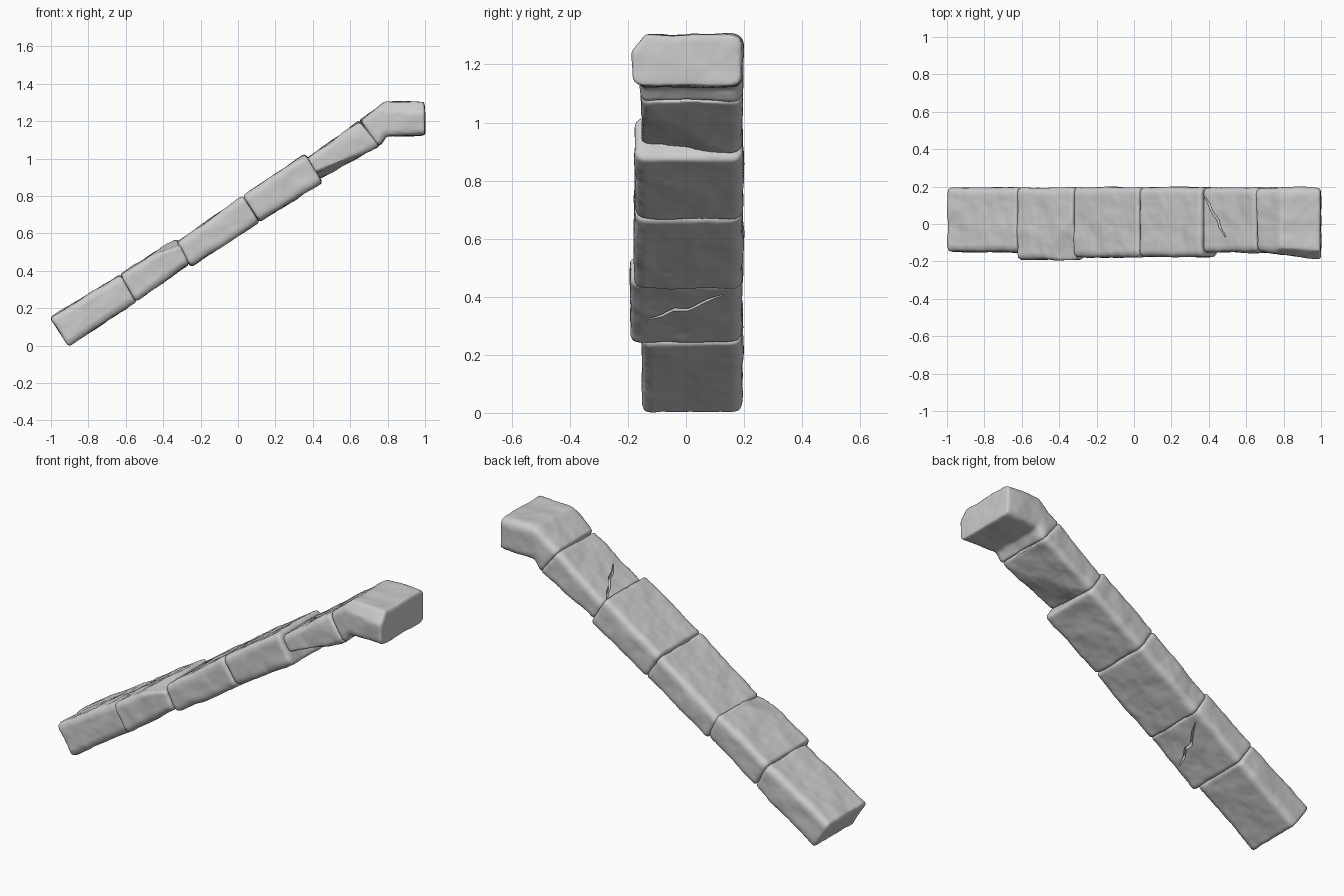
import bpy, bmesh
from mathutils import Vector

if "Cube" in bpy.data.objects:
    bpy.data.objects.remove(bpy.data.objects["Cube"])

# Shared noise that gives every stone a slightly uneven surface
rough = bpy.data.textures.new("stone_roughness", 'CLOUDS')
rough.noise_scale = 0.13
rough.noise_depth = 2


def make_object(name, bm):
    bmesh.ops.recalc_face_normals(bm, faces=bm.faces[:])
    mesh = bpy.data.meshes.new(name)
    bm.to_mesh(mesh)
    bm.free()
    ob = bpy.data.objects.new(name, mesh)
    bpy.context.collection.objects.link(ob)
    return ob


def stone(name, profile, y0, y1, right=1, flare=0.0, chips=(), crack=None):
    """Prism of an xz profile (from top left, clockwise), edges worn and chipped."""
    bm = bmesh.new()
    n = len(profile)
    xs = [p[0] for p in profile]
    span = max(xs) - min(xs)
    front = [bm.verts.new((x, y0 - flare * (x - min(xs)) / span, z)) for x, z in profile]
    back = [bm.verts.new((x, y1, z)) for x, z in profile]
    bm.faces.new(front)
    bm.faces.new(back[::-1])
    for i in range(n):
        j = (i + 1) % n
        bm.faces.new((front[i], back[i], back[j], front[j]))
    bmesh.ops.recalc_face_normals(bm, faces=bm.faces[:])
    centre = sum((v.co for v in bm.verts), Vector()) / len(bm.verts)

    # Wide wear on the lengthwise edges, narrow wear round the end faces
    long_edges = [bm.edges.get((row[i], row[i + 1])) for row in (front, back)
                  for i in range(n - 1) if i != right]
    bmesh.ops.bevel(bm, geom=long_edges, offset=0.03, offset_type='OFFSET',
                    segments=2, profile=0.5, affect='EDGES', clamp_overlap=True)
    bm.normal_update()
    sharp = [e for e in bm.edges if e.calc_face_angle(0) > 0.9]
    bmesh.ops.bevel(bm, geom=sharp, offset=0.012, offset_type='OFFSET',
                    segments=2, profile=0.5, affect='EDGES', clamp_overlap=True)

    # Broken corners: planes through three points
    for a, b, c in chips:
        a, b, c = Vector(a), Vector(b), Vector(c)
        normal = (b - a).cross(c - a).normalized()
        if normal.dot(centre - a) > 0:
            normal = -normal
        cut = bmesh.ops.bisect_plane(bm, geom=bm.verts[:] + bm.edges[:] + bm.faces[:],
                                     plane_co=a, plane_no=normal, clear_outer=True)
        rim = [g for g in cut['geom_cut'] if isinstance(g, bmesh.types.BMEdge)]
        bmesh.ops.holes_fill(bm, edges=rim, sides=0)

    ob = make_object(name, bm)
    remesh = ob.modifiers.new("even_mesh", 'REMESH')
    remesh.mode = 'VOXEL'
    remesh.voxel_size = 0.01
    remesh.use_smooth_shade = True
    uneven = ob.modifiers.new("uneven", 'DISPLACE')
    uneven.texture = rough
    uneven.texture_coords = 'GLOBAL'
    uneven.strength = 0.016
    uneven.mid_level = 0.5
    soften = ob.modifiers.new("soften", 'SMOOTH')
    soften.iterations = 1
    if crack:
        cutter = crack_cutter(name + "_crack_cutter", crack)
        groove = ob.modifiers.new("crack", 'BOOLEAN')
        groove.operation = 'DIFFERENCE'
        groove.object = cutter
    return ob


def crack_cutter(name, path):
    """Thin jagged sliver following a surface path, tapering to both ends."""
    bm = bmesh.new()
    rings = []
    for i, p in enumerate(path):
        w = 0.002 if i in (0, len(path) - 1) else 0.006
        rings.append([bm.verts.new(Vector(p) + Vector(d)) for d in
                      ((-w, 0, -0.018), (w, 0, -0.018), (w, 0, 0.018), (-w, 0, 0.018))])
    bm.faces.new(rings[0])
    bm.faces.new(rings[-1][::-1])
    for r, s in zip(rings, rings[1:]):
        for k in range(4):
            bm.faces.new((r[k], r[k - 1], s[k - 1], s[k]))
    ob = make_object(name, bm)
    ob.hide_render = True
    ob.hide_viewport = True
    return ob


# Bottom stone
stone("stone_1_foot",
      [(-1.005, 0.15), (-0.628, 0.38), (-0.543, 0.237), (-0.905, -0.005)], -0.15, 0.195)

# Second stone, broken at its upper front corner, cracked underneath
stone("stone_2",
      [(-0.63, 0.38), (-0.325, 0.575), (-0.262, 0.437), (-0.545, 0.237)], -0.192, 0.195,
      chips=[((-0.47, -0.19, 0.475), (-0.30, -0.19, 0.535), (-0.33, 0.0, 0.567))],
      crack=[(-0.42, -0.14, 0.327), (-0.40, -0.08, 0.340), (-0.375, -0.04, 0.358),
             (-0.37, 0.01, 0.361), (-0.33, 0.07, 0.389), (-0.30, 0.13, 0.410)])

# Two large middle stones
stone("stone_3",
      [(-0.328, 0.552), (0.025, 0.802), (0.115, 0.662), (-0.252, 0.422)], -0.178, 0.196)
stone("stone_4",
      [(0.025, 0.802), (0.36, 1.025), (0.45, 0.872), (0.115, 0.662)], -0.176, 0.196)

# Fifth stone, broken below the front, cracked on top
stone("stone_5",
      [(0.365, 1.0), (0.65, 1.203), (0.757, 1.068), (0.435, 0.89)], -0.152, 0.195,
      chips=[((0.45, -0.15, 0.945), (0.67, -0.15, 1.03), (0.45, 0.1, 0.905))],
      crack=[(0.375, 0.15, 1.007), (0.40, 0.11, 1.025), (0.415, 0.07, 1.036),
             (0.45, 0.02, 1.061), (0.46, -0.02, 1.068), (0.49, -0.07, 1.089)])

# Bent top stone that flares towards its level end
stone("stone_6_bent_end",
      [(0.65, 1.203), (0.785, 1.302), (0.998, 1.303), (1.003, 1.125),
       (0.795, 1.118), (0.755, 1.066)], -0.148, 0.195, right=2, flare=0.042,
      chips=[((0.72, -0.17, 1.24), (1.0, -0.19, 1.24), (0.9, -0.135, 1.302))])
